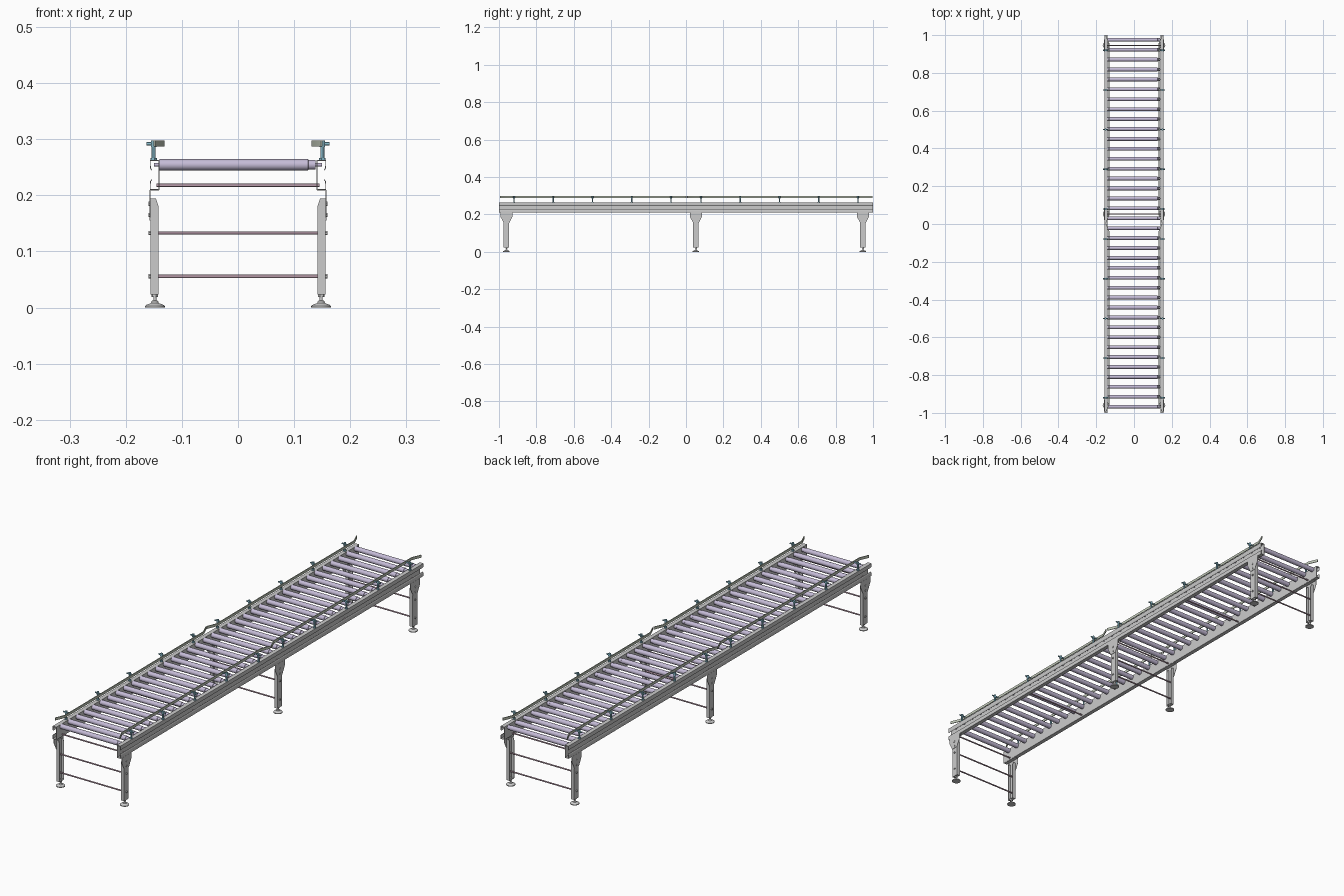
import bpy, bmesh, math
from mathutils import Vector

if "Cube" in bpy.data.objects:
    bpy.data.objects.remove(bpy.data.objects["Cube"])


def material(name, rgb):
    m = bpy.data.materials.new(name)
    m.diffuse_color = (*rgb, 1)
    m.use_nodes = True
    m.node_tree.nodes["Principled BSDF"].inputs["Base Color"].default_value = m.diffuse_color
    return m


LAVENDER = material("roller_lavender", (0.56, 0.50, 0.68))
TEAL = material("post_teal", (0.25, 0.50, 0.60))
ROSE = material("rod_rose", (0.55, 0.38, 0.46))
SAGE = material("rail_sage", (0.55, 0.60, 0.50))


def lathe(bm, profile, origin, axis, seg=20):
    """Revolve (radius, distance) pairs around an axis and cap both ends."""
    axis, origin = Vector(axis).normalized(), Vector(origin)
    u = axis.orthogonal().normalized()
    v = axis.cross(u)
    rings = []
    for r, t in profile:
        rings.append([bm.verts.new(origin + axis * t + r * (
            u * math.cos(2 * math.pi * i / seg) + v * math.sin(2 * math.pi * i / seg)))
            for i in range(seg)])
    for a, b in zip(rings, rings[1:]):
        for i in range(seg):
            j = (i + 1) % seg
            bm.faces.new((a[i], a[j], b[j], b[i]))
    bm.faces.new(rings[0][::-1])
    bm.faces.new(rings[-1])


def rod(bm, start, end, r, seg=12):
    d = Vector(end) - Vector(start)
    lathe(bm, [(r, 0), (r, d.length)], start, d, seg)


def prism(bm, pts, vec):
    """Extrude a flat outline along a vector."""
    a = [bm.verts.new(p) for p in pts]
    b = [bm.verts.new(Vector(p) + Vector(vec)) for p in pts]
    bm.faces.new(a)
    bm.faces.new(b[::-1])
    for i in range(len(a)):
        j = (i + 1) % len(a)
        bm.faces.new((a[i], b[i], b[j], a[j]))


def box(bm, lo, hi):
    prism(bm, [(lo[0], lo[1], lo[2]), (hi[0], lo[1], lo[2]),
               (hi[0], hi[1], lo[2]), (lo[0], hi[1], lo[2])], (0, 0, hi[2] - lo[2]))


def strip(path, t):
    """Closed outline of a thin sheet following a 2D path, offset to its left."""
    p = [Vector(q) for q in path]
    off = []
    for i, q in enumerate(p):
        ds = [(p[k + 1] - p[k]).normalized() for k in (i - 1, i) if 0 <= k < len(p) - 1]
        ns = [Vector((-d.y, d.x)) for d in ds]
        n = (ns[0] + ns[-1]).normalized()
        off.append(q + n * t / n.dot(ns[0]))
    return p + off[::-1]


def finish(bm, name, mat=None, mirror=False):
    bmesh.ops.recalc_face_normals(bm, faces=bm.faces)
    me = bpy.data.meshes.new(name)
    bm.to_mesh(me)
    bm.free()
    for f in me.polygons:
        f.use_smooth = True
    me.set_sharp_from_angle(angle=math.radians(30))
    if mat:
        me.materials.append(mat)
    ob = bpy.data.objects.new(name, me)
    bpy.context.collection.objects.link(ob)
    if mirror:
        ob.modifiers.new("Mirror", 'MIRROR').use_mirror_merge = False
    return ob


LEGS = (-0.96, 0.053, 0.946)
POSTS = [s * y for s in (-1, 1) for y in (0.08, 0.29, 0.5, 0.71, 0.92)]

# Side frames: lipped channels opening outward
bm = bmesh.new()
lip = [(-0.1545, 0.2445), (-0.1565, 0.248), (-0.157, 0.252), (-0.157, 0.263), (-0.14, 0.263)]
path = lip + [(x, 0.473 - z) for x, z in reversed(lip)]
prism(bm, [(x, -1, z) for x, z in strip(path, -0.0015)], (0, 2, 0))
finish(bm, "side_frame", mirror=True)

# Rollers with a stepped drive end, plus axle stubs
bm = bmesh.new()
lathe(bm, [(0.003, -0.15), (0.003, -0.1395), (0.01, -0.1395), (0.01, 0.125),
           (0.0085, 0.126), (0.0085, 0.138), (0.003, 0.138), (0.003, 0.15)],
      (0, -0.967, 0.2545), (1, 0, 0), 24)
rollers = finish(bm, "rollers", LAVENDER)
arr = rollers.modifiers.new("Array", 'ARRAY')
arr.count = 38
arr.use_relative_offset = False
arr.use_constant_offset = True
arr.constant_offset_displace = (0, 0.0525, 0)

# Cross rods between the frames and between the legs
bm = bmesh.new()
for y in LEGS + (-0.5, 0.5):
    rod(bm, (-0.145, y, 0.218), (0.145, y, 0.218), 0.003)
finish(bm, "frame_cross_rods", ROSE)
bm = bmesh.new()
for y in LEGS:
    for z in (0.056, 0.133):
        rod(bm, (-0.155, y, z), (0.155, y, z), 0.003)
finish(bm, "leg_cross_rods", ROSE)

for tag, y in zip(("front", "middle", "rear"), LEGS):
    # Channel leg with chamfered flanges
    bm = bmesh.new()
    side = [(-0.156, 0.023), (-0.142, 0.023), (-0.142, 0.182), (-0.146, 0.194), (-0.156, 0.194)]
    for y0 in (y - 0.015, y + 0.013):
        prism(bm, [(x, y0, z) for x, z in side], (0, 0.002, 0))
    box(bm, (-0.156, y - 0.013, 0.023), (-0.154, y + 0.013, 0.194))
    box(bm, (-0.154, y - 0.013, 0.023), (-0.142, y + 0.013, 0.026))
    finish(bm, tag + "_leg", mirror=True)

    # Tapered gusset plate with a top flange under the frame
    bm = bmesh.new()
    plate = [(-0.032, 0.21), (-0.032, 0.188), (-0.015, 0.155),
             (0.015, 0.155), (0.032, 0.188), (0.032, 0.21)]
    prism(bm, [(-0.1575, y + a, z) for a, z in plate], (0.0015, 0, 0))
    box(bm, (-0.1575, y - 0.032, 0.2085), (-0.141, y + 0.032, 0.21))
    finish(bm, tag + "_gusset", mirror=True)

    # Bolts on the gusset and at the cross rods
    bm = bmesh.new()
    for a, z in ((0, 0.165), (0, 0.185), (0, 0.133), (0, 0.056)):
        rod(bm, (-0.156, y + a, z), (-0.1595, y + a, z), 0.004, 6)
    finish(bm, tag + "_leg_bolts", mirror=True)

    # Levelling foot with lock nut
    bm = bmesh.new()
    lathe(bm, [(0.0175, 0), (0.0175, 0.003), (0.015, 0.005), (0.007, 0.008), (0.0055, 0.012),
               (0.003, 0.013), (0.003, 0.03)], (-0.148, y, 0), (0, 0, 1), 24)
    rod(bm, (-0.148, y, 0.0185), (-0.148, y, 0.023), 0.006, 6)
    finish(bm, tag + "_levelling_foot", mirror=True)

# Guide rails: two flat strips per side with outward flared ends
for tag, y0, y1 in (("front", -0.995, 0.002), ("rear", 0.006, 0.997)):
    bm = bmesh.new()
    plan = [(-0.148, y0), (-0.131, y0 + 0.04), (-0.131, y1 - 0.04), (-0.148, y1)]
    prism(bm, [(x, y, 0.287) for x, y in strip(plan, 0.003)], (0, 0, 0.011))
    finish(bm, tag + "_guide_rail", SAGE, mirror=True)

# Guide posts with horizontal clamp rods
bm = bmesh.new()
for y in POSTS:
    rod(bm, (-0.1505, y, 0.2615), (-0.1505, y, 0.297), 0.0035)
    rod(bm, (-0.1505, y, 0.263), (-0.1505, y, 0.267), 0.006, 6)
    rod(bm, (-0.163, y, 0.292), (-0.132, y, 0.292), 0.003)
    rod(bm, (-0.1505, y, 0.286), (-0.1505, y, 0.298), 0.005)
finish(bm, "guide_posts", TEAL, mirror=True)
